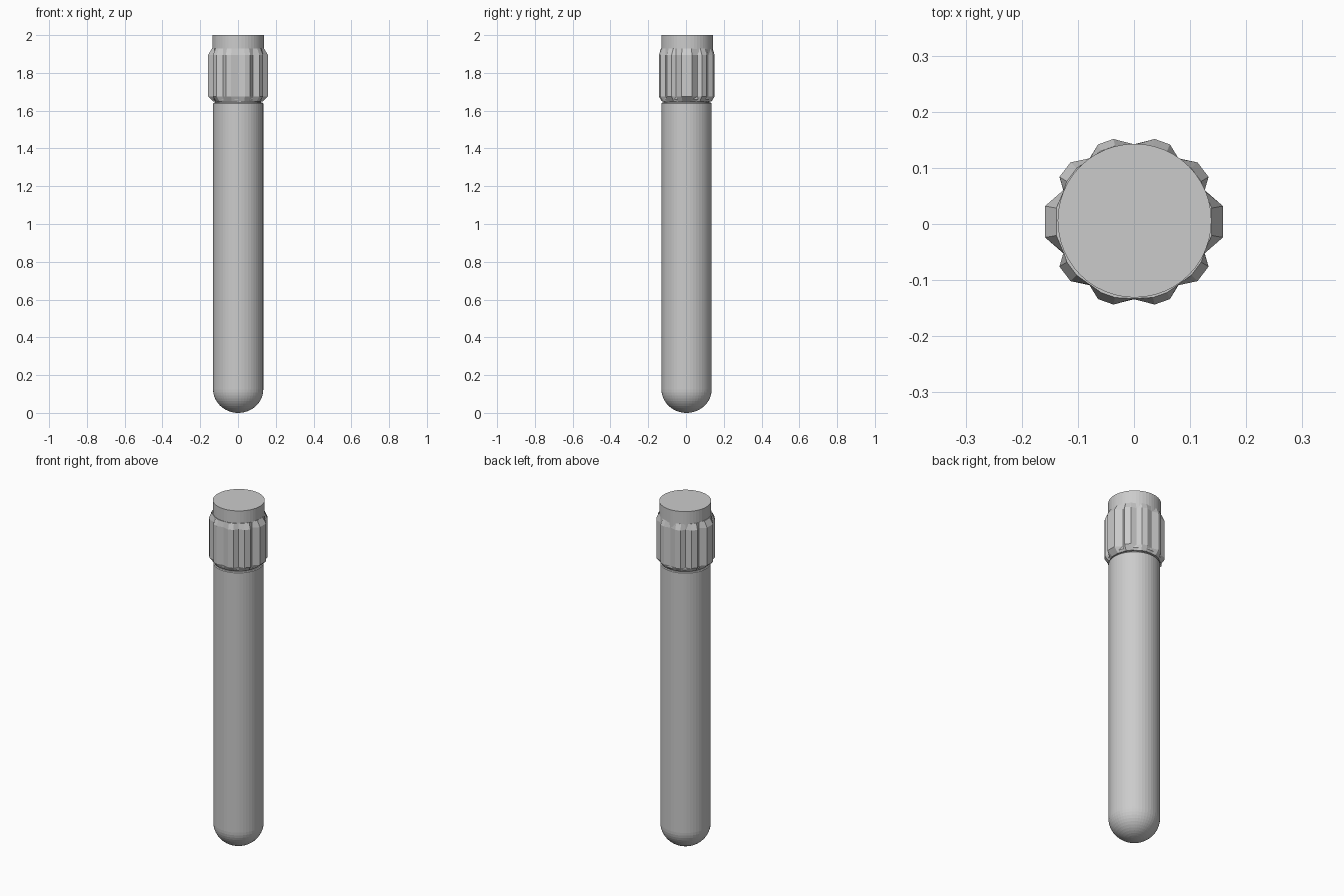
import bpy, bmesh
from math import sin, cos, pi, radians

if "Cube" in bpy.data.objects:
    bpy.data.objects.remove(bpy.data.objects["Cube"])


def loft(name, rings):
    """Join equal-length rings of points into a closed flat-shaded solid."""
    bm = bmesh.new()
    loops = [[bm.verts.new(p) for p in ring] for ring in rings]
    n = len(loops[0])
    for a, b in zip(loops, loops[1:]):
        for i in range(n):
            j = (i + 1) % n
            bm.faces.new((a[i], a[j], b[j], b[i]))
    bm.faces.new(loops[0][::-1])
    bm.faces.new(loops[-1])
    bmesh.ops.recalc_face_normals(bm, faces=bm.faces)
    me = bpy.data.meshes.new(name)
    bm.to_mesh(me)
    bm.free()
    ob = bpy.data.objects.new(name, me)
    bpy.context.collection.objects.link(ob)
    return ob


def circle(r, z, cy, n=48):
    return [(0.001 + r * cos(2 * pi * i / n), cy + r * sin(2 * pi * i / n), z)
            for i in range(n)]


# Glass tube: rounded bottom, straight wall, small neck running into the cap
R, H = 0.133, 0.125
profile = [(R * sin(t * pi / 24), H * (1 - cos(t * pi / 24)) + 0.0) for t in range(13)]
profile[0] = (0.004, 0.0)
profile += [(R, 1.638), (R - 0.004, 1.642), (0.122, 1.642), (0.122, 1.66)]
tube = loft("tube", [circle(r, z, 0.003) for r, z in profile])

# Cap core: plain round plug showing above the grip
core = loft("cap_core", [circle(r, z, 0.006) for r, z in
                         [(0.128, 1.648), (0.137, 1.66), (0.137, 2.0)]])

# Grip: ten ridges, the two side ones wider; (angle, half width, radius)
quarter = [(0, 10, 0.161), (37, 6, 0.155), (70.5, 5.5, 0.152)]
ridges = ([q for q in quarter]
          + [(180 - a, w, r) for a, w, r in quarter[::-1]]
          + [(180 + a, w, r) for a, w, r in quarter[1:]]
          + [(360 - a, w, r) for a, w, r in quarter[:0:-1]])
valley_after = [24, 55, 90, 125, 156, 204, 235, 270, 305, 336]


def grip_ring(z, spread, valley):
    pts = []
    for (a, w, r), v in zip(ridges, valley_after):
        rr = 0.137 + (r - 0.137) * spread
        for ang, rad in ((a - w, rr), (a + w, rr), (v, valley)):
            t = radians(ang)
            pts.append((rad * cos(t), 0.004 + rad * sin(t), z))
    return pts


grip = loft("cap_grip", [grip_ring(1.648, -0.2, 0.131), grip_ring(1.675, 1, 0.138),
                         grip_ring(1.895, 1, 0.138), grip_ring(1.928, 0.15, 0.137)])
